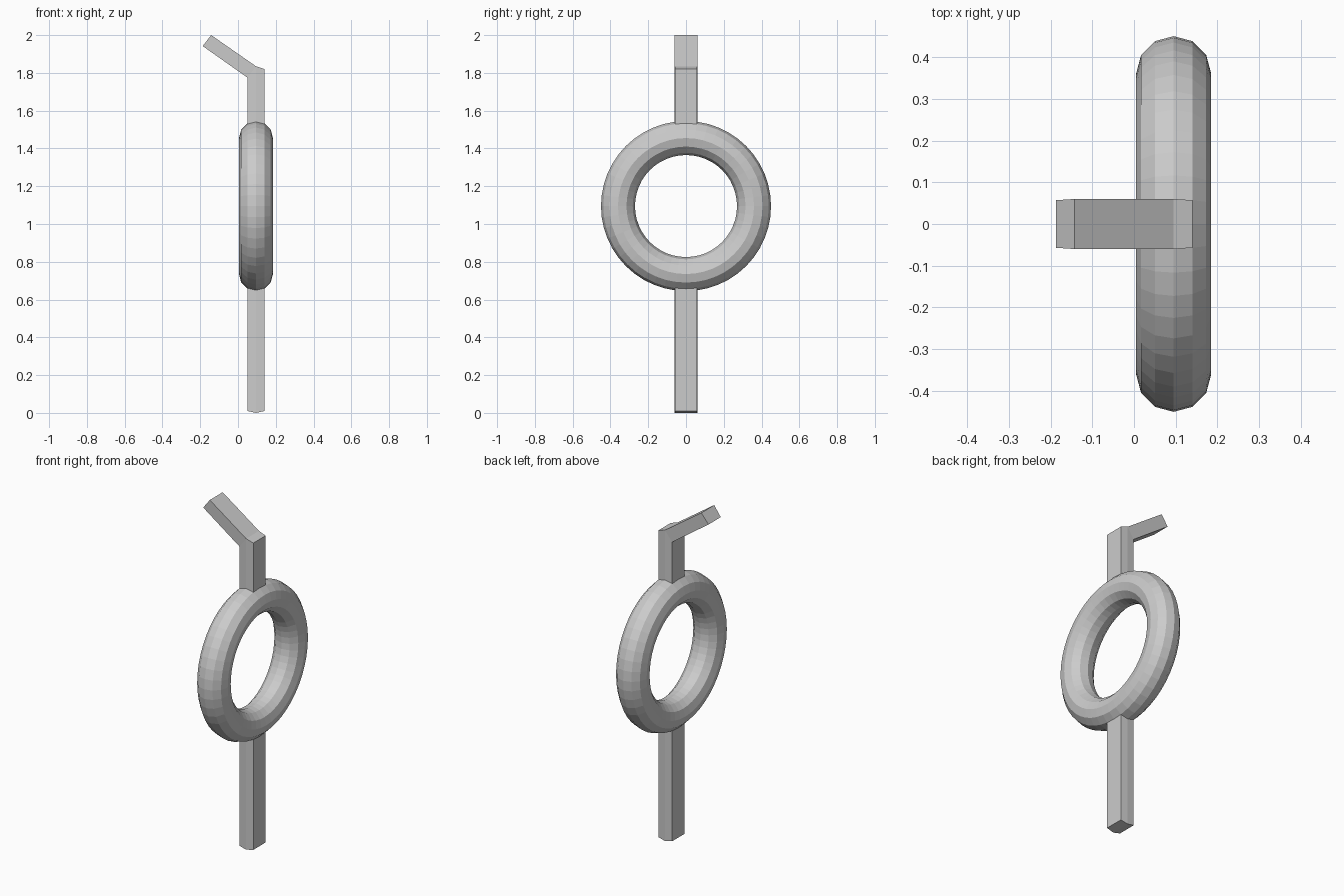
import bpy, bmesh
from math import pi

if "Cube" in bpy.data.objects:
    bpy.data.objects.remove(bpy.data.objects["Cube"])

CX = 0.095           # x of the ring and bar centre line
RING_Z = 1.095
HALF = 0.045         # half bar thickness in x
EDGE_Y, MID_Y = 0.057, 0.06   # bar half width at its edges and at its middle


def make_bar(name, rows):
    """Bar from paired rows of (x, z, half_y); the outline runs in quads."""
    bm = bmesh.new()
    grid = [[[bm.verts.new((x, s * w, z)) for x, z, w in row] for row in rows]
            for s in (-1, 1)]
    quads = []
    for r in range(len(rows) - 1):
        for c in range(len(rows[r]) - 1):
            quads.append([(r, c), (r, c + 1), (r + 1, c + 1), (r + 1, c)])
    return bm, grid, quads


def finish(name, bm, grid, quads):
    # both sides, then walls along every boundary edge of the side
    edges = {}
    for q in quads:
        for s in (0, 1):
            bm.faces.new([grid[s][r][c] for r, c in q])
        for a, b in zip(q, q[1:] + q[:1]):
            key = frozenset((a, b))
            edges.setdefault(key, []).append((a, b))
    for uses in edges.values():
        if len(uses) == 1:
            (ar, ac), (br, bc) = uses[0]
            bm.faces.new([grid[0][ar][ac], grid[0][br][bc],
                          grid[1][br][bc], grid[1][ar][ac]])
    bmesh.ops.recalc_face_normals(bm, faces=bm.faces)
    mesh = bpy.data.meshes.new(name)
    bm.to_mesh(mesh)
    bm.free()
    bpy.context.collection.objects.link(bpy.data.objects.new(name, mesh))


def bar_row(z_edge, z_mid, z_left=None):
    return [(CX - HALF, z_edge if z_left is None else z_left, EDGE_Y),
            (CX, z_mid, MID_Y), (CX + HALF, z_edge, EDGE_Y)]


# ring standing in the yz plane
bpy.ops.mesh.primitive_torus_add(major_radius=0.36, minor_radius=0.09,
                                 major_segments=48, minor_segments=12,
                                 location=(CX, 0, RING_Z), rotation=(0, pi / 2, 0))
bpy.context.object.name = "ring"

# lower bar with a shallow ridge underneath
finish("lower_bar", *make_bar("lower_bar", [bar_row(0.01, 0.0),
                                            bar_row(0.73, 0.73)]))

# upper bar with the slanted arm drawn out of the left half of its top
rows = [bar_row(1.46, 1.46), bar_row(1.82, 1.835, 1.775),
        [(-0.187, 1.942, EDGE_Y), (-0.142, 2.0, MID_Y)]]
bm, grid, quads = make_bar("upper_bar", rows[:2])
for s, sign in enumerate((-1, 1)):
    grid[s].append([bm.verts.new((x, sign * w, z)) for x, z, w in rows[2]])
quads.append([(1, 0), (1, 1), (2, 1), (2, 0)])
finish("upper_bar", bm, grid, quads)
